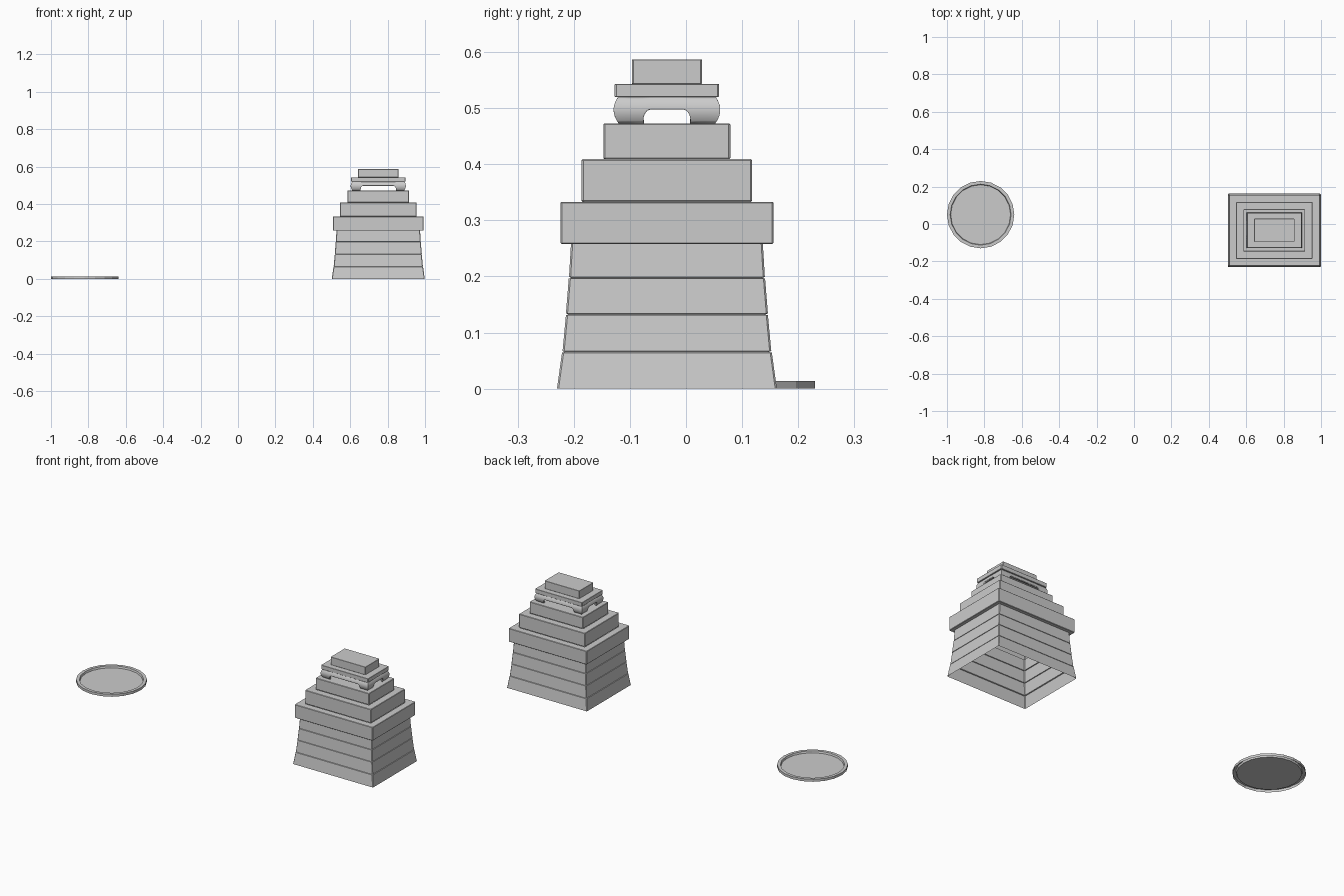
import bpy, bmesh, math

if "Cube" in bpy.data.objects:
    bpy.data.objects.remove(bpy.data.objects["Cube"])

CX, CY = 0.75, -0.034      # centre of the stepped stand
DX = 0.0525                # every tier is this much wider (half size) in x than in y


def finish(bm, name, smooth=False):
    bmesh.ops.recalc_face_normals(bm, faces=bm.faces[:])
    me = bpy.data.meshes.new(name)
    bm.to_mesh(me)
    bm.free()
    ob = bpy.data.objects.new(name, me)
    bpy.context.collection.objects.link(ob)
    if smooth:
        bpy.ops.object.select_all(action='DESELECT')
        bpy.context.view_layer.objects.active = ob
        ob.select_set(True)
        bpy.ops.object.shade_smooth_by_angle(angle=math.radians(40))
    return ob


def rect_ring(hy, z, dx=DX, c=0.003):
    """Rectangle with small chamfered corners."""
    hx = hy + dx
    pts = [(hx - c, -hy), (hx, -hy + c), (hx, hy - c), (hx - c, hy),
           (-hx + c, hy), (-hx, hy - c), (-hx, -hy + c), (-hx + c, -hy)]
    return [(CX + x, CY + y, z) for x, y in pts]


def loft(name, rings, cap_top=False, cap_bottom=False, smooth=False):
    bm = bmesh.new()
    vs = [[bm.verts.new(p) for p in r] for r in rings]
    for a, b in zip(vs, vs[1:]):
        for i in range(len(a)):
            j = (i + 1) % len(a)
            bm.faces.new((a[i], a[j], b[j], b[i]))
    if cap_top:
        bm.faces.new(vs[-1])
    if cap_bottom:
        bm.faces.new(vs[0][::-1])
    return finish(bm, name, smooth)


def block(name, h, z0, z1, inner0=None, inner1=None, dx=DX, b=0.002):
    """Bevelled slab; inner0/inner1 leave an open ledge instead of a cap."""
    prof = [(h - b, z0), (h, z0 + b), (h, z1 - b), (h - b, z1)]
    if inner0:
        prof.insert(0, (inner0, z0))
    if inner1:
        prof.append((inner1, z1))
    return loft(name, [rect_ring(r, z, dx) for r, z in prof],
                cap_top=inner1 is None, cap_bottom=inner0 is None)


# Tapered, hollow base: four courses separated by fine grooves
courses = [(0.196, 0.0, 0.187, 0.064), (0.186, 0.067, 0.180, 0.131),
           (0.180, 0.134, 0.175, 0.196), (0.1745, 0.199, 0.171, 0.258)]
prof = []
for k, (h0, z0, h1, z1) in enumerate(courses):
    if k:
        prof += [(h0 - 0.004, z0 - 0.001), (h0, z0)]
    else:
        prof.append((h0, z0))
    prof.append((h1, z1))
    if k < 3:
        prof.append((h1 - 0.004, z1 + 0.001))
loft("base_courses", [rect_ring(h, z) for h, z in prof])

# Overhanging ledge and the two tiers above it
block("ledge", 0.190, 0.258, 0.333, inner0=0.171, inner1=0.152)
block("middle_tier", 0.152, 0.333, 0.409, inner0=0.150, inner1=0.113)
block("upper_tier", 0.113, 0.409, 0.473, inner0=0.111)

# Bulging bracket feet: a curved apron cut away into four corner feet
TOP, MID, LOW = 0.520, 0.497, 0.473


def bulge(z):
    t = (z - MID) / (TOP - MID)
    return 0.095 - 0.008 * t * t


def bottom(d):
    """Lower edge height at distance d from the corner."""
    if d <= 0.045:
        return LOW
    if d >= 0.066:
        return MID + 0.001
    t = (d - 0.045) / 0.021
    return LOW + (MID + 0.001 - LOW) * math.sin(t * math.pi / 2)


cut = [0.0, 0.02, 0.045, 0.0475, 0.051, 0.055, 0.060, 0.066]
cols = []
corners = [(1, -1), (1, 1), (-1, 1), (-1, -1)]
for i in range(4):
    a, b = corners[i], corners[(i + 1) % 4]
    for start, other, ds in ((a, b, cut), (b, a, cut[:0:-1])):
        for d in ds:
            cols.append((start, other, d))
rows = 10
rings = []
for r in range(rows + 1):
    ring = []
    for s, o, d in cols:
        z = TOP + (bottom(d) - TOP) * r / rows
        hy = bulge(z)
        hx = hy + DX
        x, y = s[0] * hx, s[1] * hy
        if s[0] != o[0]:
            x -= s[0] * d
        else:
            y -= s[1] * d
        ring.append((CX + x, CY + y, z))
    rings.append(ring)
feet = loft("bracket_feet", rings, smooth=True)
sol = feet.modifiers.new("thickness", 'SOLIDIFY')
sol.thickness = 0.01
sol.offset = -1

# Table plate and crowning block
block("feet_plate", 0.093, 0.520, 0.543, b=0.001)
block("top_block", 0.0625, 0.543, 0.587, dx=0.0455, b=0.001)


# Round shallow tray, open beneath its rim
def circle(r, z, n=20):
    return [(-0.82 + r * math.cos(2 * math.pi * i / n),
             0.05 + r * math.sin(2 * math.pi * i / n), z) for i in range(n)]


loft("round_tray", [circle(0.18, 0.0), circle(0.18, 0.014),
                    circle(0.163, 0.014), circle(0.160, 0.004)], cap_top=True)
